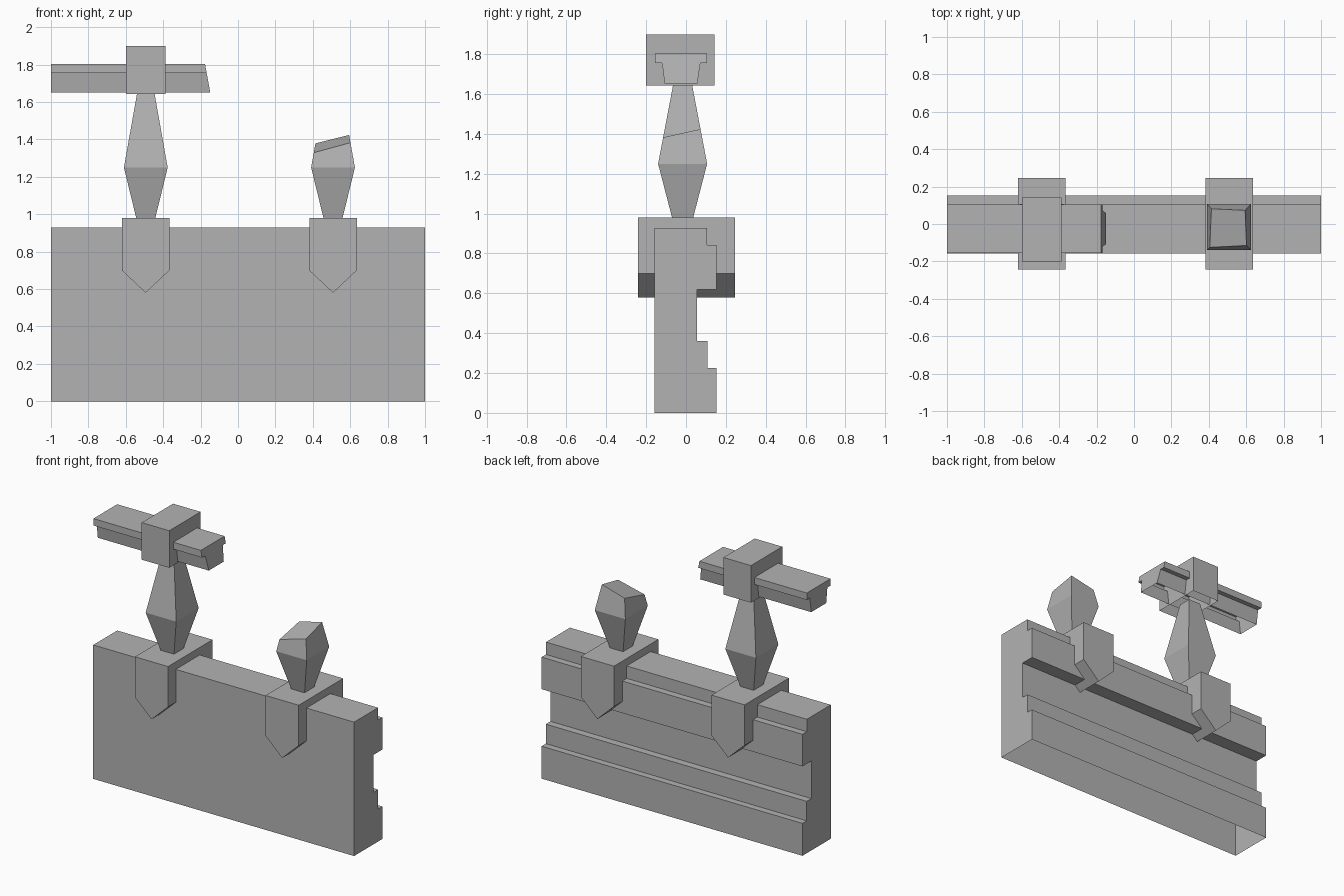
import bpy, bmesh
from mathutils import Vector

if "Cube" in bpy.data.objects:
    bpy.data.objects.remove(bpy.data.objects["Cube"])

stone = bpy.data.materials.new("dark_grey")
stone.diffuse_color = (0.45, 0.45, 0.45, 1)
stone.use_nodes = True
stone.node_tree.nodes["Principled BSDF"].inputs["Base Color"].default_value = stone.diffuse_color


def finish(name, bm):
    bmesh.ops.recalc_face_normals(bm, faces=bm.faces)
    me = bpy.data.meshes.new(name)
    bm.to_mesh(me)
    bm.free()
    me.materials.append(stone)
    ob = bpy.data.objects.new(name, me)
    bpy.context.collection.objects.link(ob)
    return ob


def prism(name, place_a, place_b, profile, open_last=False):
    """Sweep a 2D profile between two ends; optionally leave the closing edge open."""
    bm = bmesh.new()
    a = [bm.verts.new(place_a(*p)) for p in profile]
    b = [bm.verts.new(place_b(*p)) for p in profile]
    bm.faces.new(a)
    bm.faces.new(b)
    n = len(profile)
    for i in range(n - 1 if open_last else n):
        j = (i + 1) % n
        bm.faces.new((a[i], a[j], b[j], b[i]))
    return finish(name, bm)


def post(name, cx, cut=None):
    """Square post, thin at both ends and wide near the lower third."""
    bm = bmesh.new()
    cy = -0.017
    rings = []
    for z, hx, hy in ((0.98, 0.051, 0.053), (1.25, 0.117, 0.123), (1.65, 0.046, 0.047)):
        rings.append([bm.verts.new((cx + sx * hx, cy + sy * hy, z))
                      for sx, sy in ((-1, -1), (1, -1), (1, 1), (-1, 1))])
    for lo, hi in zip(rings, rings[1:]):
        for i in range(4):
            j = (i + 1) % 4
            bm.faces.new((lo[i], lo[j], hi[j], hi[i]))
    if cut:  # slanted broken top
        geom = bm.verts[:] + bm.edges[:] + bm.faces[:]
        res = bmesh.ops.bisect_plane(bm, geom=geom, plane_co=Vector((cx, cy, cut)),
                                     plane_no=Vector((-0.26, -0.23, 1)), clear_outer=True)
        edges = [e for e in res['geom_cut'] if isinstance(e, bmesh.types.BMEdge)]
        bmesh.ops.contextual_create(bm, geom=edges)
    return finish(name, bm)


# Wall: stepped back, open underneath
wall = [(-0.157, 0), (-0.157, 0.928), (0.105, 0.928), (0.105, 0.842), (0.153, 0.842),
        (0.153, 0.62), (0.056, 0.62), (0.056, 0.36), (0.107, 0.36), (0.107, 0.225),
        (0.153, 0.225), (0.153, 0)]
prism("wall", lambda y, z: (-1, y, z), lambda y, z: (1, y, z), wall, True)

# Pointed clasps straddling the wall
for side, cx in (("left", -0.494), ("right", 0.508)):
    clasp = [(cx - 0.127, 0.98), (cx + 0.127, 0.98), (cx + 0.127, 0.70),
             (cx, 0.58), (cx - 0.127, 0.70)]
    prism(side + "_clasp", lambda x, z: (x, -0.242, z), lambda x, z: (x, 0.245, z), clasp)

# Posts: one whole, one broken
post("whole_post", -0.493)
post("broken_post", 0.508, 1.381)

# Head block on the whole post, open underneath
block = [(-0.2, 1.643), (-0.2, 1.9), (0.143, 1.9), (0.143, 1.643)]
prism("head_block", lambda y, z: (-0.598, y, z), lambda y, z: (-0.387, y, z), block, True)

# Flanged handrail with a slanted broken end
rail = [(-0.107, 1.652), (-0.12, 1.755), (-0.155, 1.755), (-0.155, 1.803), (0.105, 1.803),
        (0.105, 1.755), (0.072, 1.755), (0.057, 1.652)]
prism("handrail", lambda y, z: (-1, y, z),
      lambda y, z: (-0.176 + (1.803 - z) * 0.18, y, z), rail, True)
